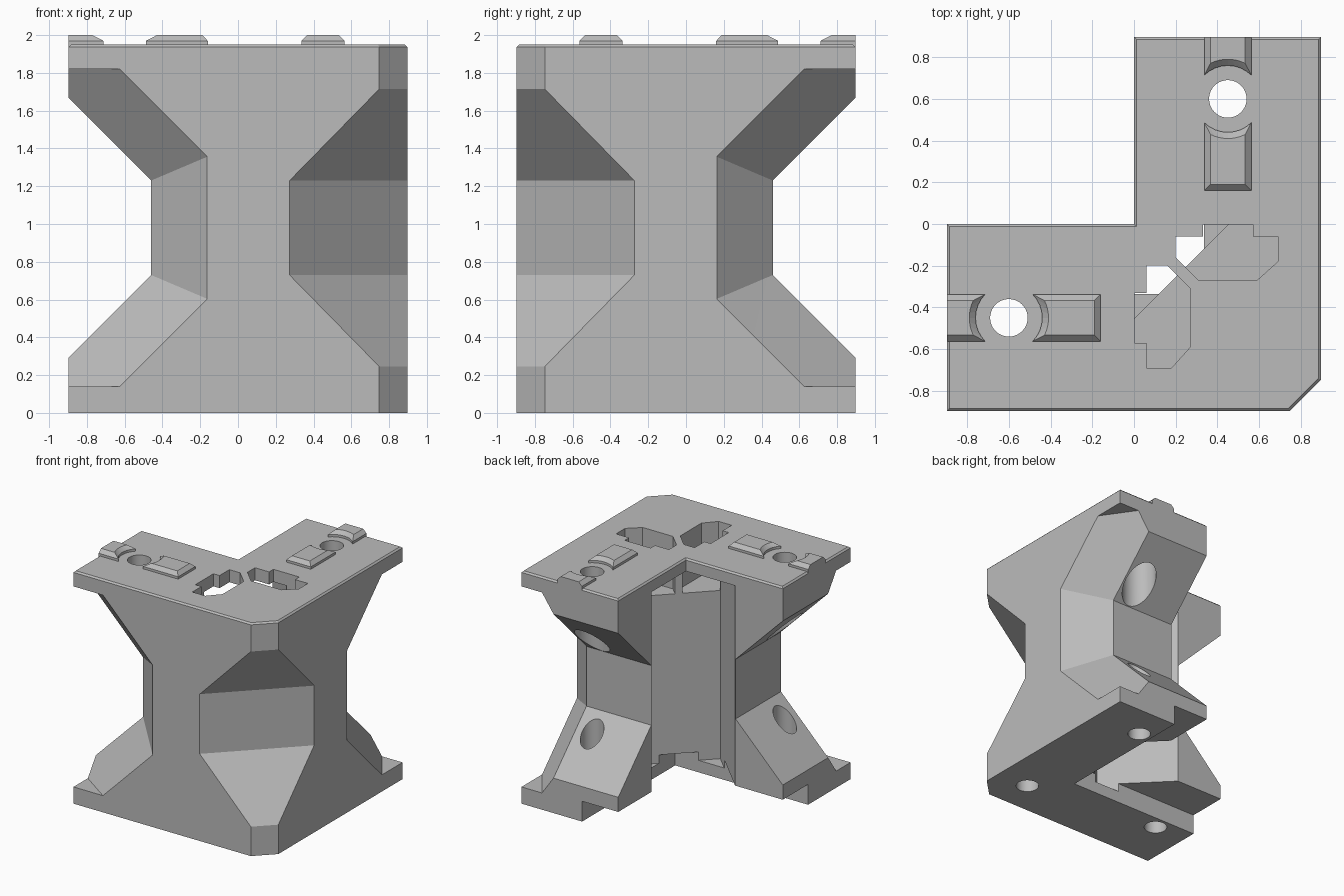
import bpy, bmesh, math
from mathutils import Vector

cube = bpy.data.objects.get("Cube")
if cube:
    bpy.data.objects.remove(cube, do_unlink=True)

grey = bpy.data.materials.new("plain grey")
grey.use_nodes = True
grey.diffuse_color = (0.5, 0.5, 0.5, 1)
grey.node_tree.nodes["Principled BSDF"].inputs["Base Color"].default_value = (0.5, 0.5, 0.5, 1)

E = 0.897          # half width of the block
TOP = 1.95         # top face height
MID = 0.98         # height of the waist centre
HOLE = (-0.6, -0.45)


def swap(points):
    """Reflect points from the left-hand arm onto the rear arm."""
    return [(-p[1], -p[0], *p[2:]) for p in points]


def finish(name, bm):
    bmesh.ops.recalc_face_normals(bm, faces=bm.faces)
    mesh = bpy.data.meshes.new(name)
    bm.to_mesh(mesh)
    bm.free()
    mesh.materials.append(grey)
    obj = bpy.data.objects.new(name, mesh)
    bpy.context.scene.collection.objects.link(obj)
    return obj


def loft(name, loops):
    """Solid made of stacked point loops."""
    bm = bmesh.new()
    rings = [[bm.verts.new(p) for p in loop] for loop in loops]
    n = len(rings[0])
    for a, b in zip(rings, rings[1:]):
        for i in range(n):
            j = (i + 1) % n
            bm.faces.new((a[i], a[j], b[j], b[i]))
    bm.faces.new(rings[0])
    bm.faces.new(rings[-1])
    return finish(name, bm)


def prism(name, outline, z0, z1):
    return loft(name, [[(x, y, z) for x, y in outline] for z in (z0, z1)])


def hull(name, points):
    bm = bmesh.new()
    for p in points:
        bm.verts.new(p)
    bmesh.ops.convex_hull(bm, input=bm.verts)
    return finish(name, bm)


def circle(centre, r, n=40):
    return [(centre[0] + r * math.cos(math.tau * i / n),
             centre[1] + r * math.sin(math.tau * i / n)) for i in range(n)]


def cut(cutter):
    cutter.hide_render = True
    mod = block.modifiers.new("cut", "BOOLEAN")
    mod.operation = "DIFFERENCE"
    mod.solver = "EXACT"
    mod.object = cutter
    bpy.context.view_layer.objects.active = block
    bpy.ops.object.modifier_apply(modifier=mod.name)
    bpy.data.objects.remove(cutter, do_unlink=True)


# L-shaped block with a chamfered corner and softened top rim
C = E - 0.15
plan = [(-E, -E), (C, -E), (E, -C), (E, E), (0, E), (0, 0), (-E, 0)]
block = prism("corner_block", plan, 0, TOP)
bm = bmesh.new()
bm.from_mesh(block.data)
rim = [e for e in bm.edges if all(v.co.z > TOP - 0.01 for v in e.verts)]
bmesh.ops.bevel(bm, geom=rim, offset=0.013, segments=1, affect="EDGES")
bm.to_mesh(block.data)
bm.free()

# Waist on the outer corner, swept along the diagonal
profile = [(0.585, 0.25), (0.825, 0.74), (0.925, 0.944)]
corner = []
for half, dz in ((0.585, 0.25), (0.925, 0.944)):
    for side in (-1, 1):
        for s in (-1, 1):
            corner.append((half + side * 0.9, -half + side * 0.9, MID + s * dz))
cut(hull("corner_cutter", corner))

# Waist on both arm ends: a flat notch and an oblique outer notch
flat = [(-0.46, 0.25), (-1.0, 0.79)]
flat_pts = [(x, y, MID + s * dz) for x, dz in flat for y in (-1, 0.1) for s in (-1, 1)]
oblique = [(-0.477, -1, 0.84), (-1, -1, 0.84), (-1, -0.635, 0.84),
           (-1, -0.6, 0.79), (-0.46, -0.6, 0.25), (-0.06, -1, 0.42)]
oblique_pts = [(x, y, MID + s * dz) for x, y, dz in oblique for s in (-1, 1)]
for pts in (flat_pts, oblique_pts):
    cut(hull("arm_cutter", pts))
    cut(hull("arm_cutter", swap(pts)))

# Diagonal post cavity in the inner corner
R = 0.455
cut(prism("cavity_cutter", [(R, 0), (0, R), (-R, 0), (0, -R)], 0.1, 1.845))

# Stepped recess under the inner edges
cut(prism("recess_cutter", [(-1, -0.335), (0.335, -0.335), (0.335, 1), (-1, 1)], -0.1, 0.17))

# Keyed slots in the top
slot = [(0.2, -0.06), (0.33, -0.06), (0.33, -0.003), (0.57, -0.003), (0.57, -0.06),
        (0.69, -0.06), (0.69, -0.18), (0.59, -0.27), (0.31, -0.27), (0.2, -0.16)]
for outline in (slot, swap(slot)):
    cut(prism("slot_cutter", outline, 1.51, 2.1))

# Bolt holes with counterbores, and a blind hole under the corner
for centre in (HOLE, swap([HOLE])[0]):
    cut(prism("bolt_cutter", circle(centre, 0.09), -0.1, 2.1))
    cut(prism("counterbore_cutter", circle(centre, 0.135), MID, 1.72))
cut(prism("blind_cutter", circle((0.6, -0.6), 0.09), -0.1, 0.25))


# Raised studs with a hollow end around each bolt hole
def stud_loop(end, sign, inset, z):
    r, half = 0.16 + inset, 0.113 - inset
    a = math.asin(half / r)
    loop = []
    for i in range(9):
        t = -a + 2 * a * i / 8
        loop.append((HOLE[0] + sign * r * math.cos(t), HOLE[1] + r * math.sin(t), z))
    x = end - inset if sign > 0 else end
    return loop + [(x, HOLE[1] + half, z), (x, HOLE[1] - half, z)]


for label, end, sign in (("long_stud", -0.16, 1), ("short_stud", -E, -1)):
    loops = [stud_loop(end, sign, d, z) for d, z in ((0, TOP - 0.02), (0, 1.97), (0.03, 2.0))]
    loft("side_" + label, loops)
    loft("rear_" + label, [swap(l) for l in loops])

# Smooth the round holes, keep every crease crisp
bpy.ops.object.select_all(action="DESELECT")
block.select_set(True)
bpy.context.view_layer.objects.active = block
bpy.ops.object.shade_smooth_by_angle(angle=math.radians(20))
